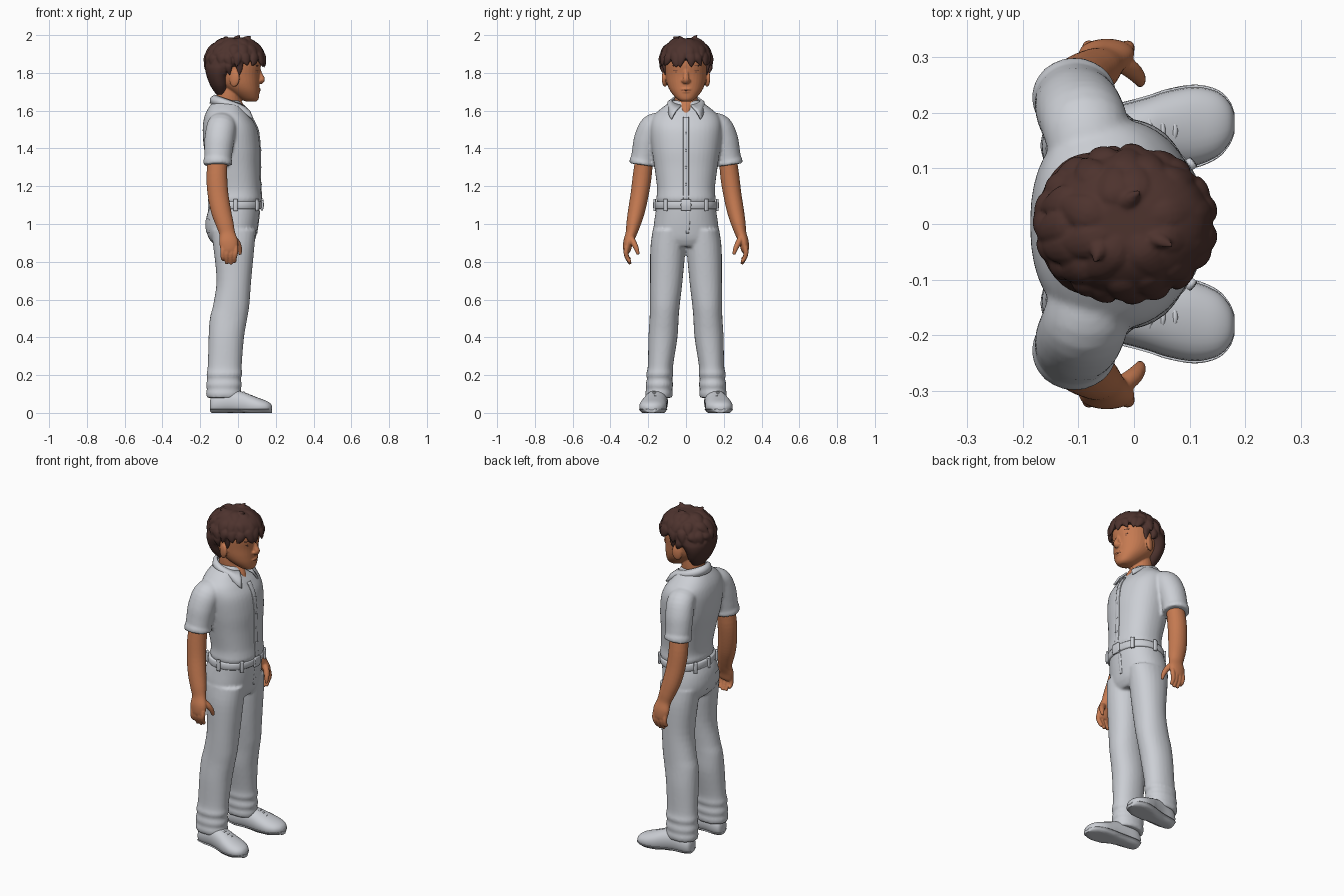
import bpy, bmesh, math, random
from mathutils import Vector, Matrix, Euler

random.seed(4)

def material(name, rgb):
    m = bpy.data.materials.new(name)
    m.diffuse_color = (*rgb, 1)
    return m

CLOTH = material("pale grey cloth", (0.60, 0.62, 0.66))
SKIN = material("warm tan skin", (0.56, 0.195, 0.083))
HAIR = material("dark brown hair", (0.075, 0.033, 0.027))
LIP = material("lip brown", (0.25, 0.07, 0.035))
WHITE = material("eye white", (0.6, 0.5, 0.42))

def spline(secs, steps):
    """Catmull-Rom through sections (x, y, z, radius u, radius v)."""
    out, k = [], len(secs)
    for i in range(k - 1):
        a, b, c, d = (secs[min(max(j, 0), k - 1)] for j in range(i - 1, i + 3))
        for s in range(steps):
            t = s / steps
            out.append([0.5 * (2*q + (r-p)*t + (2*p-5*q+4*r-w)*t*t + (3*q-p-3*r+w)*t**3)
                        for p, q, r, w in zip(a, b, c, d)])
    return out + [list(secs[-1])]

def tube(bm, secs, ref=(1, 0, 0), axis=None, n=24, steps=4, p=2.0):
    """Closed loft of superellipses along a smooth path."""
    pts, rings = spline(secs, steps), []
    for i, q in enumerate(pts):
        t = Vector(axis) if axis else Vector(pts[min(i+1, len(pts)-1)][:3]) - Vector(pts[max(i-1, 0)][:3])
        t.normalize()
        u = Vector(ref)
        u = (u - t * u.dot(t)).normalized()
        v = t.cross(u)
        ring = []
        for k in range(n):
            a = 2 * math.pi * k / n
            c, s = math.cos(a), math.sin(a)
            cu = math.copysign(abs(c) ** (2 / p), c) * max(q[3], 0.001)
            sv = math.copysign(abs(s) ** (2 / p), s) * max(q[4], 0.001)
            ring.append(bm.verts.new(Vector(q[:3]) + u * cu + v * sv))
        rings.append(ring)
    for r0, r1 in zip(rings, rings[1:]):
        for k in range(n):
            bm.faces.new((r0[k], r0[(k+1) % n], r1[(k+1) % n], r1[k]))
    bm.faces.new(rings[0])
    bm.faces.new(rings[-1])

def levels(rows):
    """Rows (z, x back, x front, half width) to upright loft sections."""
    return [((b + f) / 2, 0, z, (f - b) / 2, w) for z, b, f, w in rows]

def ball(bm, loc, scale, rot=(0, 0, 0)):
    bmesh.ops.create_uvsphere(bm, u_segments=20, v_segments=12, radius=1,
                              matrix=Matrix.LocRotScale(Vector(loc), Euler(rot), Vector(scale)))

def finish(name, bm, mat, voxel=None, relax=3):
    bmesh.ops.recalc_face_normals(bm, faces=bm.faces[:])
    me = bpy.data.meshes.new(name)
    bm.to_mesh(me)
    bm.free()
    me.materials.append(mat)
    for f in me.polygons:
        f.use_smooth = True
    ob = bpy.data.objects.new(name, me)
    bpy.context.collection.objects.link(ob)
    if voxel:  # fuse overlapping lofts into one skin
        m = ob.modifiers.new("fuse", 'REMESH')
        m.mode, m.voxel_size, m.use_smooth_shade = 'VOXEL', voxel, True
        m = ob.modifiers.new("relax", 'SMOOTH')
        m.factor, m.iterations = 0.5, relax
    return ob

UP = (0, 0, 1)
SIDES = (("left", 1), ("right", -1))

# Shirt: torso and sleeves
bm = bmesh.new()
tube(bm, levels([(1.10, -.125, .112, .146), (1.13, -.138, .126, .157), (1.16, -.134, .124, .154),
                 (1.20, -.137, .12, .154), (1.30, -.157, .117, .167), (1.40, -.18, .117, .182),
                 (1.50, -.187, .103, .19), (1.56, -.18, .072, .18), (1.60, -.165, .042, .145),
                 (1.635, -.142, .022, .10), (1.655, -.125, .008, .07)]), axis=UP, n=40, p=2.3)
for _, s in SIDES:
    tube(bm, [(-.08, .12*s, 1.545, .07, .05), (-.088, .175*s, 1.515, .078, .068), (-.098, .203*s, 1.45, .079, .072),
              (-.104, .217*s, 1.385, .075, .069), (-.106, .224*s, 1.345, .073, .068),
              (-.107, .227*s, 1.332, .077, .072), (-.107, .23*s, 1.312, .076, .071)])
finish("shirt", bm, CLOTH, .008)

# Shirt placket and buttons
bm = bmesh.new()
tube(bm, [(.072, 0, 1.565, .015, .004), (.105, 0, 1.50, .015, .004), (.117, 0, 1.40, .015, .004),
          (.117, 0, 1.30, .015, .004), (.12, 0, 1.2, .015, .004), (.125, 0, 1.13, .015, .004)],
     ref=(0, 1, 0), n=12, p=4)
for z, x in ((1.48, .112), (1.39, .121), (1.3, .121), (1.21, .123)):
    ball(bm, (x, 0, z), (.003, .006, .006))
finish("shirt_placket", bm, CLOTH)

# Folded collar, open at the front with two points
bm = bmesh.new()
rows, N = [], 36
for k in range(N + 1):
    a = math.radians(20 + 320 * k / N)
    c, s = math.cos(a), math.sin(a)
    tip = max(0, (c - .35) / .6) ** 1.5
    top = Vector((-.045 + .078 * c, .074 * s, 1.653 - .028 * c))
    low = Vector((-.045 + .1 * c + .03 * tip, .098 * s + math.copysign(.045, s) * tip, 1.618 - .02 * c - .045 * tip))
    mid = (top + low) / 2 + Vector((.008 * c, .008 * s, .006))
    rows.append([bm.verts.new(q) for q in (top, mid, low)])
for r0, r1 in zip(rows, rows[1:]):
    for j in range(2):
        bm.faces.new((r0[j], r0[j+1], r1[j+1], r1[j]))
ob = finish("collar", bm, CLOTH)
m = ob.modifiers.new("thick", 'SOLIDIFY')
m.thickness, m.offset = .01, 0

# Trousers: pelvis and both legs
bm = bmesh.new()
tube(bm, levels([(1.12, -.135, .118, .152), (1.05, -.164, .113, .163), (.98, -.17, .104, .172),
                 (.92, -.152, .092, .172), (.88, -.11, .07, .14)]), axis=UP, n=40, p=2.2)
for _, s in SIDES:
    tube(bm, [(-.025, .09*s, .97, .12, .086), (-.022, .096*s, .87, .108, .093), (-.022, .104*s, .7, .092, .086),
              (-.036, .112*s, .57, .096, .079), (-.05, .116*s, .5, .099, .077), (-.062, .122*s, .4, .094, .077),
              (-.07, .135*s, .25, .09, .067), (-.072, .139*s, .205, .095, .072), (-.074, .14*s, .18, .089, .067),
              (-.074, .141*s, .15, .095, .073), (-.075, .142*s, .125, .09, .069), (-.075, .143*s, .105, .094, .073),
              (-.075, .143*s, .08, .09, .07)], axis=UP, p=2.15)
trousers = finish("trousers", bm, CLOTH, .008)

# Back pockets wrapped onto the trousers
for side, s in SIDES:
    bm = bmesh.new()
    bmesh.ops.create_grid(bm, x_segments=10, y_segments=10, size=.045, matrix=Matrix.Translation((-.2, .085*s, .99))
                          @ Matrix.Rotation(-math.pi / 2, 4, 'Y'))
    ob = finish("back_pocket_" + side, bm, CLOTH)
    m = ob.modifiers.new("wrap", 'SHRINKWRAP')
    m.target, m.wrap_mode, m.offset = trousers, 'ABOVE_SURFACE', .004

# Fly seam
bm = bmesh.new()
tube(bm, [(.113, .01, 1.07, .012, .004), (.108, .01, 1.02, .012, .004), (.098, .008, .95, .008, .004)],
     ref=(0, 1, 0), n=10)
finish("fly", bm, CLOTH)

# Belt, loops and buckle
bm = bmesh.new()
tube(bm, levels([(1.08, -.15, .121, .162), (1.085, -.153, .124, .165), (1.115, -.15, .127, .164),
                 (1.12, -.147, .124, .161)]), axis=UP, n=48, steps=1, p=2.25)
finish("belt", bm, CLOTH)
bm = bmesh.new()
for deg in (38, 90, 145, 180, 215, 270, 322):
    a = math.radians(deg)
    x, y = -.013 + .139 * math.cos(a), .166 * math.sin(a)
    k = 1.06 if deg % 90 else 1.0
    tube(bm, [(x*k, y*k, 1.068, .011, .006), (x*k, y*k, 1.1, .011, .008), (x*k, y*k, 1.132, .011, .006)],
         ref=(-math.sin(a), math.cos(a), 0), n=12, p=4)
tube(bm, [(.126, 0, 1.072, .026, .006), (.13, 0, 1.1, .028, .007), (.128, 0, 1.128, .026, .006)],
     ref=(0, 1, 0), n=16, p=5)
finish("belt_loops_and_buckle", bm, CLOTH)

# Shoes with soles and laces
shoe = [(-.148, .147, .04, .02, .025), (-.138, .147, .045, .04, .045), (-.10, .149, .055, .053, .06),
        (-.04, .154, .06, .057, .065), (.02, .163, .05, .063, .063), (.06, .17, .04, .069, .058),
        (.11, .176, .033, .071, .046), (.15, .18, .03, .058, .034), (.172, .182, .028, .036, .022),
        (.181, .182, .024, .014, .01)]
for side, s in SIDES:
    for part, grow, ceiling in (("shoe_", 0, 1), ("sole_", .004, .02)):
        bm = bmesh.new()
        tube(bm, [(x, y*s, z, u + grow, max(v, .03) if grow else v) for x, y, z, u, v in shoe],
             ref=(0, 1, 0), axis=(1, 0, 0), p=2.2)
        for v in bm.verts:
            v.co.z = min(max(v.co.z, 0), ceiling)
        finish(part + side, bm, CLOTH)
    bm = bmesh.new()
    for x, z in ((.03, .108), (.052, .099), (.074, .09)):
        tube(bm, [(x - .008, (.168 - .03)*s, z - .009, .005, .004), (x, .168*s, z + .001, .005, .004),
                  (x - .008, (.168 + .03)*s, z - .009, .005, .004)], n=8)
    finish("laces_" + side, bm, CLOTH)

# Arms and hands
for side, s in SIDES:
    bm = bmesh.new()
    tube(bm, [(-.104, .217*s, 1.39, .05, .045), (-.112, .231*s, 1.26, .055, .05), (-.106, .245*s, 1.16, .055, .048),
              (-.09, .262*s, 1.07, .053, .045), (-.07, .278*s, 1.0, .047, .038), (-.057, .29*s, .95, .042, .03),
              (-.05, .306*s, .905, .05, .026), (-.046, .312*s, .865, .045, .021), (-.044, .312*s, .85, .036, .015)])
    for x, x2, tip in ((-.081, -.08, .812), (-.058, -.06, .79), (-.034, -.037, .788), (-.012, -.018, .797)):
        tube(bm, [(x, .313*s, .88, .013, .014), (x, .318*s, .85, .013, .013), (x2, .311*s, .822, .012, .012),
                  (x2, .295*s, tip, .009, .009)], n=12)
    tube(bm, [(-.03, .295*s, .93, .018, .018), (-.004, .277*s, .9, .017, .016), (.009, .262*s, .868, .013, .013),
              (.011, .253*s, .838, .008, .008)], n=12)
    finish("arm_" + side, bm, SKIN, .0045, 2)

# Head, neck, nose, lips and ears
bm = bmesh.new()
tube(bm, levels([(1.55, -.14, .058, .045), (1.61, -.13, .045, .048), (1.66, -.115, .015, .062),
                 (1.74, -.11, .02, .06)]), axis=UP)
tube(bm, levels([(1.648, .045, .095, .022), (1.662, .01, .109, .048), (1.70, -.05, .113, .081),
                 (1.74, -.1, .113, .1), (1.79, -.13, .114, .109), (1.85, -.14, .122, .113),
                 (1.90, -.13, .11, .108), (1.95, -.09, .07, .07)]), axis=UP, n=36, p=2.15)
tube(bm, [(.105, 0, 1.825, .012, .012), (.118, 0, 1.79, .013, .014), (.126, 0, 1.765, .017, .018),
          (.114, 0, 1.747, .012, .016)], n=14)
ball(bm, (.128, 0, 1.762), (.014, .014, .012))
for _, s in SIDES:
    ball(bm, (.115, .015*s, 1.758), (.012, .011, .009))
    ball(bm, (-.018, .113*s, 1.768), (.028, .013, .043), (0, .15, .35*s))
ball(bm, (.108, 0, 1.714), (.012, .03, .007))
ball(bm, (.107, 0, 1.7), (.011, .024, .007))
finish("head", bm, SKIN, .0045)

# Mouth line
bm = bmesh.new()
tube(bm, [(.102, -.036, 1.711, .002, .003), (.117, 0, 1.707, .002, .003), (.102, .036, 1.711, .002, .003)],
     ref=UP, n=8)
finish("mouth", bm, LIP)

# Eyes and brows
for name, mat, x, y, z, size in (("eye_", WHITE, .094, .051, 1.806, (.008, .02, .008)),
                                 ("iris_", HAIR, .098, .051, 1.806, (.006, .008, .0075)),
                                 ("lash_", HAIR, .096, .052, 1.814, (.009, .022, .003)),
                                 ("brow_", HAIR, .098, .053, 1.838, (.01, .027, .0055))):
    for side, s in SIDES:
        bm = bmesh.new()
        ball(bm, (x, y*s, z), size, (0, 0, .5*s))
        finish(name + side, bm, mat)

# Hair: cap plus rows of flowing tufts
bm = bmesh.new()
tube(bm, levels([(1.685, -.115, -.06, .05), (1.73, -.145, -.045, .09), (1.78, -.165, -.035, .113),
                 (1.82, -.174, .0, .126), (1.845, -.174, .06, .131), (1.87, -.173, .128, .133),
                 (1.90, -.165, .138, .13), (1.94, -.14, .122, .112), (1.97, -.1, .085, .08),
                 (1.983, -.06, .04, .04)]), axis=UP, n=36)

def scalp(az, phi, k):
    return (-.015 + .153 * k * math.cos(az) * math.cos(phi), .131 * k * math.sin(az) * math.cos(phi),
            1.86 + .125 * k * math.sin(phi))

for start, end, count, wide in ((75, 35, 8, .032), (52, 12, 13, .03), (28, -12, 19, .026), (0, -32, 19, .022)):
    for k in range(count):
        az = 2 * math.pi * (k + random.uniform(.3, .7)) / count
        if start == 0 and math.cos(az) > -.05:
            continue
        lean = random.uniform(-.25, .25)
        secs = []
        for t, rad, w in ((0, .93, .7), (.35, .99, 1), (.7, 1.02, .75), (1, 1.07, .08)):
            phi = math.radians(start + (end - start) * t + random.uniform(-3, 3))
            secs.append((*scalp(az + lean * t * t, phi, rad), wide * w, .016 * w))
        tube(bm, secs, ref=(-math.sin(az), math.cos(az), 0), n=12)
for x, y, dx, dy, z in ((-.02, .03, .03, .03, 2.0), (.03, -.02, .04, -.02, 1.992), (-.06, -.03, -.01, -.04, 1.99)):
    tube(bm, [(x, y, 1.95, .03, .025), (x + dx*.4, y + dy*.4, 1.98, .018, .014), (x + dx, y + dy, z, .003, .003)], n=10)
for _, s in SIDES:  # sideburns
    tube(bm, [(.005, .117*s, 1.86, .025, .014), (.008, .112*s, 1.82, .016, .01), (.004, .107*s, 1.785, .004, .004)], n=10)
finish("hair", bm, HAIR, .0045, 2)
